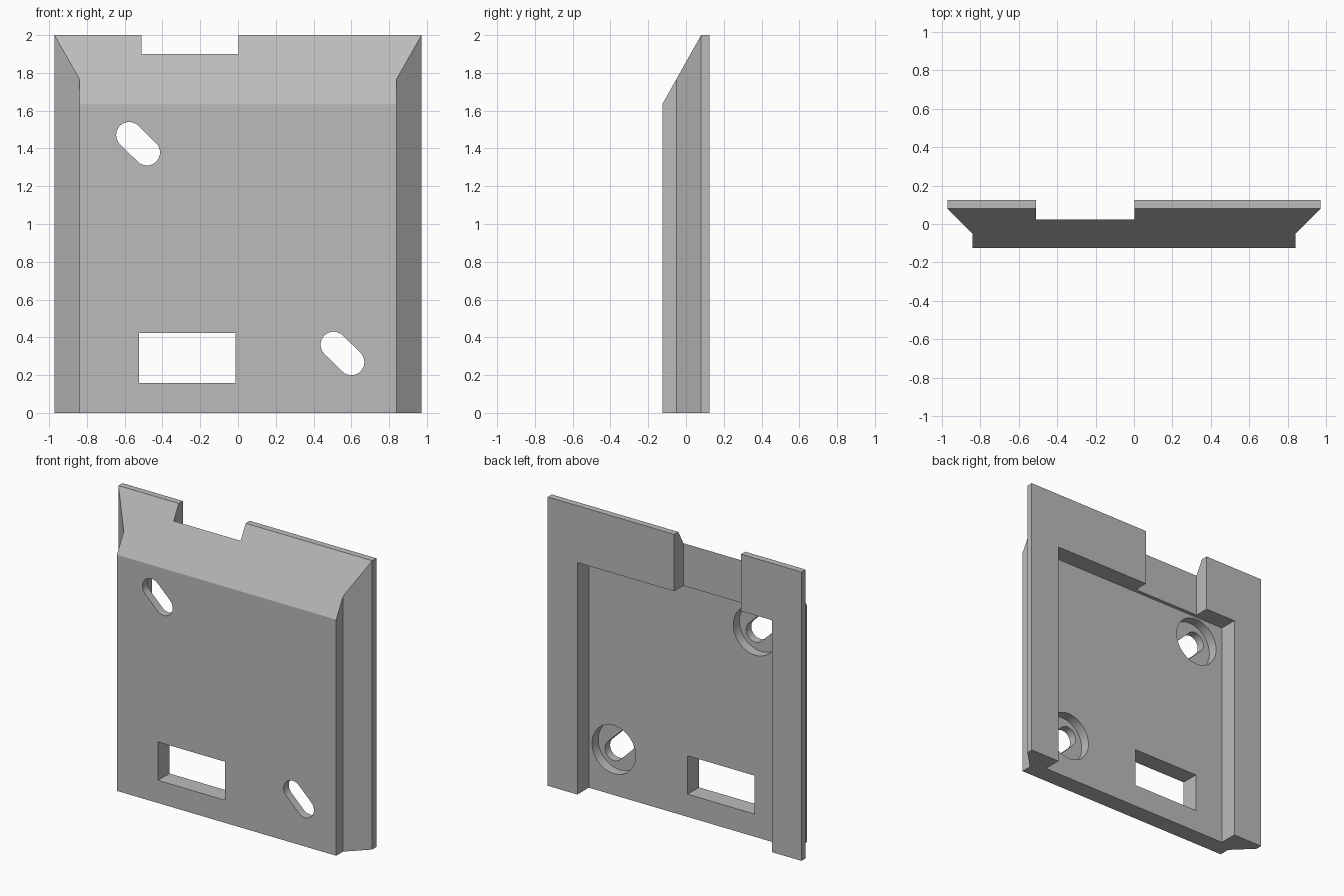
import bpy, bmesh, math
from mathutils import Vector

cube = bpy.data.objects.get("Cube")
if cube:
    bpy.data.objects.remove(cube, do_unlink=True)

grey = bpy.data.materials.new("plain grey")
grey.use_nodes = True
grey.diffuse_color = (0.5, 0.5, 0.5, 1)
grey.node_tree.nodes["Principled BSDF"].inputs["Base Color"].default_value = (0.5, 0.5, 0.5, 1)


def prism(name, points, offset):
    """Extrude a closed outline of 3D points along offset."""
    bm = bmesh.new()
    face = bm.faces.new([bm.verts.new(p) for p in points])
    new = bmesh.ops.extrude_face_region(bm, geom=[face])["geom"]
    bmesh.ops.translate(bm, vec=offset, verts=[v for v in new if isinstance(v, bmesh.types.BMVert)])
    bmesh.ops.recalc_face_normals(bm, faces=bm.faces[:])
    mesh = bpy.data.meshes.new(name)
    bm.to_mesh(mesh)
    bm.free()
    obj = bpy.data.objects.new(name, mesh)
    bpy.context.collection.objects.link(obj)
    mesh.materials.append(grey)
    return obj


def box(name, x0, x1, y0, y1, z0, z1):
    outline = [(x0, y0, z0), (x1, y0, z0), (x1, y0, z1), (x0, y0, z1)]
    return prism(name, outline, (0, y1 - y0, 0))


def slot(name, a, b, radius, y0, y1, steps=16):
    """Round-ended slot from a to b in the xz plane; a circle when a == b."""
    start = math.atan2(b[1] - a[1], b[0] - a[0]) + math.pi / 2
    points = []
    for turn, centre in enumerate((a, b)):
        for i in range(steps + (a != b)):
            t = start + math.pi * (turn + i / steps)
            points.append((centre[0] + radius * math.cos(t), y0, centre[1] + radius * math.sin(t)))
    return prism(name, points, (0, y1 - y0, 0))


# Plate body: stepped and flared plan outline raised to full height
half = [(0.84, -0.125), (0.84, -0.05), (0.972, 0.08), (0.972, 0.125)]
outline = half + [(-x, y) for x, y in reversed(half)]
plate = prism("wall_plate", [(x, y, 0) for x, y in outline], (0, 0, 2))

# Sloped top front edge
bm = bmesh.new()
bm.from_mesh(plate.data)
slope_low, slope_high = Vector((0, -0.125, 1.635)), Vector((0, 0.08, 2))
along = slope_high - slope_low
cut = bmesh.ops.bisect_plane(bm, geom=bm.verts[:] + bm.edges[:] + bm.faces[:], dist=1e-5,
                             plane_co=slope_low, plane_no=(0, -along.z, along.y), clear_outer=True)
rim = [e for e in bm.edges if e.is_boundary]
bmesh.ops.holes_fill(bm, edges=rim)
bmesh.ops.recalc_face_normals(bm, faces=bm.faces[:])
bm.to_mesh(plate.data)
bm.free()

# Rear pocket open at the bottom, top notch and cable window
cutters = [
    box("rear_pocket", -0.745, 0.745, 0.0, 0.3, -0.2, 1.606),
    box("top_notch", -0.51, 0.003, 0.024, 0.3, 1.5, 2.2),
    box("cable_window", -0.525, -0.012, -0.3, 0.3, 0.157, 0.423),
]

# Diagonal screw slots with round counterbores behind
for side, cx, cz in (("upper", -0.529, 1.425), ("lower", 0.553, 0.315)):
    a, b = (cx - 0.047, cz + 0.046), (cx + 0.047, cz - 0.046)
    cutters.append(slot(side + "_screw_slot", a, b, 0.069, -0.3, 0.05))
    cutters.append(slot(side + "_counterbore", (cx, cz), (cx, cz), 0.167, -0.068, 0.05, 24))

for cutter in cutters:
    mod = plate.modifiers.new(cutter.name, "BOOLEAN")
    mod.operation, mod.solver, mod.object = "DIFFERENCE", "EXACT", cutter

# Bake the cuts and drop the cutters
bpy.context.view_layer.update()
baked = bpy.data.meshes.new_from_object(plate.evaluated_get(bpy.context.evaluated_depsgraph_get()))
plate.modifiers.clear()
plate.data = baked
for cutter in cutters:
    bpy.data.objects.remove(cutter, do_unlink=True)

bpy.ops.object.select_all(action="DESELECT")
plate.select_set(True)
bpy.context.view_layer.objects.active = plate
bpy.ops.object.shade_smooth_by_angle(angle=math.radians(25))
